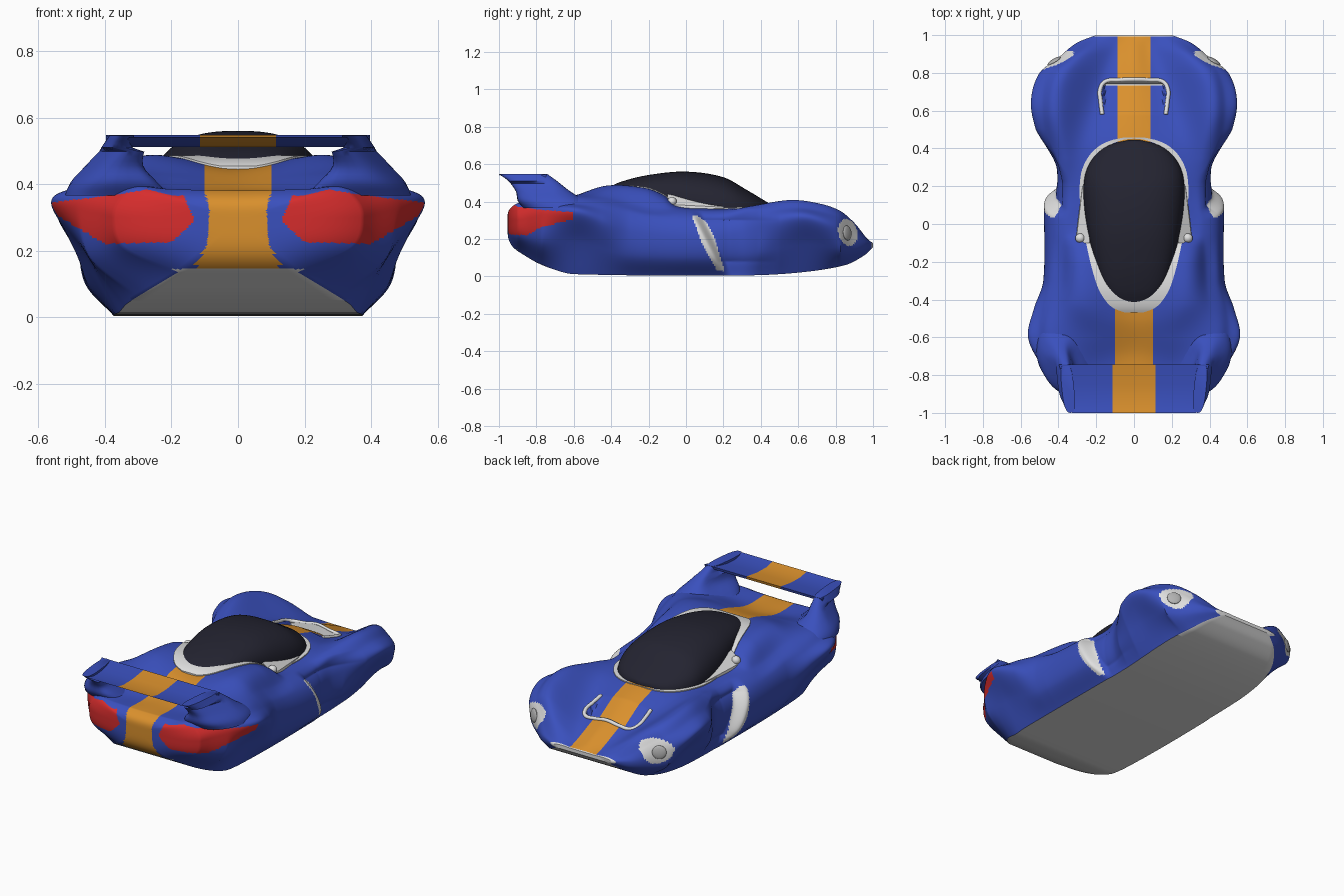
import bpy, bmesh, math
from mathutils import Vector
from mathutils.bvhtree import BVHTree

if "Cube" in bpy.data.objects:
    bpy.data.objects.remove(bpy.data.objects["Cube"])

COLOURS = {"blue_paint": (.042, .08, .51), "orange_stripe": (.70, .28, .026),
           "red_lamp": (.68, .026, .026), "black_glass": (.017, .017, .03),
           "white_trim": (.74, .74, .74), "grey_lens": (.45, .45, .45)}
NAMES = list(COLOURS)
BLUE, ORANGE, RED, BLACK, WHITE, GREY = range(len(NAMES))
MATS = []
for name, rgb in COLOURS.items():
    mat = bpy.data.materials.new(name)
    mat.use_nodes = True
    mat.diffuse_color = (*rgb, 1)
    mat.node_tree.nodes["Principled BSDF"].inputs["Base Color"].default_value = (*rgb, 1)
    MATS.append(mat)


def smooth_key(keys, t):
    """Smooth curve through (position, value) keys, clamped at both ends."""
    if t <= keys[0][0]:
        return keys[0][1]
    if t >= keys[-1][0]:
        return keys[-1][1]
    i = max(k for k in range(len(keys) - 1) if keys[k][0] <= t)

    def slope(k):
        a, b = keys[max(k - 1, 0)], keys[min(k + 1, len(keys) - 1)]
        return (b[1] - a[1]) / (b[0] - a[0])
    (t0, v0), (t1, v1) = keys[i], keys[i + 1]
    h = t1 - t0
    s = (t - t0) / h
    return (v0 * (1 + 2 * s) * (1 - s) ** 2 + slope(i) * h * s * (1 - s) ** 2
            + v1 * s * s * (3 - 2 * s) + slope(i + 1) * h * s * s * (s - 1))


def line_key(keys, t):
    for (t0, v0), (t1, v1) in zip(keys, keys[1:]):
        if t <= t1:
            return v0 + (v1 - v0) * max(0, t - t0) / (t1 - t0)
    return keys[-1][1]


def steps(a, b, n):
    return [a + (b - a) * i / n for i in range(n + 1)]


def finish(obj, angle=40):
    bpy.ops.object.select_all(action="DESELECT")
    obj.select_set(True)
    bpy.context.view_layer.objects.active = obj
    bpy.ops.object.shade_smooth_by_angle(angle=math.radians(angle))
    return obj


def skin(name, rings, rule, angle=40, cuts=()):
    """Closed rings joined into a capped skin; rule(centre, normal, column) picks the colour."""
    bm = bmesh.new()
    rows = [[bm.verts.new(p) for p in ring] for ring in rings]
    column = bm.faces.layers.int.new("column")
    n = len(rows[0])
    for r, s in zip(rows, rows[1:]):
        for j in range(n):
            f = bm.faces.new((r[j], r[(j + 1) % n], s[(j + 1) % n], s[j]))
            f[column] = j
    for end in (rows[0], rows[-1]):
        bm.faces.new(end)
    for x in cuts:
        for sign in (1, -1):
            bmesh.ops.bisect_plane(bm, geom=bm.verts[:] + bm.edges[:] + bm.faces[:],
                                   plane_co=(sign * x, 0, 0), plane_no=(1, 0, 0))
    bmesh.ops.recalc_face_normals(bm, faces=bm.faces)
    for f in bm.faces:
        f.material_index = rule(f.calc_center_median(), f.normal, f[column])
    bm.faces.layers.int.remove(column)
    mesh = bpy.data.meshes.new(name)
    bm.to_mesh(mesh)
    bm.free()
    for m in MATS:
        mesh.materials.append(m)
    obj = bpy.data.objects.new(name, mesh)
    bpy.context.collection.objects.link(obj)
    return finish(obj, angle)


# Body shape: each measure is a curve along the length
BELLY_W = [(-.9, .18), (-.8, .28), (-.7, .34), (-.5, .37), (.4, .37), (.7, .36), (.85, .32), (.95, .25), (1, .17)]
BELLY_Z = [(-.9, .135), (-.8, .075), (-.7, .035), (-.6, .012), (.3, .005), (.6, .02), (.85, .06), (.95, .11),
           (1, .155)]
SIDE_W = [(-.9, .375), (-.85, .41), (-.75, .49), (-.6, .56), (-.45, .53), (-.3, .48), (.1, .475),
          (.2, .47), (.32, .455), (.5, .52), (.65, .545), (.8, .5), (.88, .4), (.96, .3), (1, .2)]
SIDE_Z = [(-.9, .3), (-.6, .34), (-.3, .24), (.2, .22), (.6, .31), (.8, .26), (.9, .2), (1, .168)]
FENDER_X = [(-.9, .3), (-.6, .42), (-.3, .39), (.3, .37), (.6, .4), (.8, .36), (.95, .22), (1, .14)]
FENDER_Z = [(-.9, .39), (-.75, .425), (-.45, .42), (-.2, .365), (0, .352), (.2, .345), (.35, .375),
            (.55, .407), (.7, .39), (.82, .35), (.9, .285), (.97, .2), (1, .178)]
HUMP_Z = [(-.9, .385), (-.75, .385), (-.6, .43), (-.42, .485), (-.22, .47), (-.12, .43), (-.05, .38),
          (.1, .365), (.4, .36), (.6, .31), (.8, .25), (.95, .19), (1, .176)]
HUMP_X = [(-.9, .2), (-.6, .22), (-.4, .27), (.1, .27), (.6, .22), (1, .08)]
SPINE_Z = [(-.9, .38), (-.7, .385), (-.5, .44), (-.3, .45), (.4, .38), (.6, .33), (.8, .265),
           (.95, .2), (1, .176)]
FLOOR_COLS, SIDE_COLS = 8, 100
VENT_W, VENT_BACK, VENT_FRONT = .165, .58, .745


def side_intake(x, y, z):
    """Hollow ahead of the side pods, behind a leaning edge."""
    t = min(max((y - .18 + .5 * (z - .03)) / .06, 0), 1)
    fade = min(max((.5 - y) / .28, 0), 1)
    height = max(0, min(1, z / .08, (.36 - z) / .06))
    return x - .062 * t * t * (3 - 2 * t) * fade * height if x > .3 else x


def bonnet_vent(x, y, z):
    """Sunken outlet, deepest under the lip nearest the nose."""
    if z > .2 and VENT_BACK < y < VENT_FRONT:
        return z - .045 * (y - VENT_BACK) / (VENT_FRONT - VENT_BACK) * min(1, max(0, (VENT_W - x) / .01))
    return z


def body_ring(y):
    bw, bz, w, sz, fx, fz, hx, hz, sp = (smooth_key(k, y) for k in (
        BELLY_W, BELLY_Z, SIDE_W, SIDE_Z, FENDER_X, FENDER_Z, HUMP_X, HUMP_Z, SPINE_Z))
    flare = max(0, w - .475)
    pts = [(bw, bz), (bw + .84 * (min(w, .475) - bw), bz + (.45 + flare) * (sz - bz)), (w, sz),
           (w - (.3 + 1.6 * flare) * (w - fx), sz + (.64 - flare) * (fz - sz)), (fx, fz), (hx, hz),
           (0, sp), (-hx, hz)]
    xs, zs = [list(enumerate(c)) for c in zip(*pts)]
    half = [(bw * i / FLOOR_COLS, bz) for i in range(FLOOR_COLS)]
    for t in steps(0, 6, SIDE_COLS):
        x, z = smooth_key(xs, t), smooth_key(zs, t)
        half.append((side_intake(x, y, z), bonnet_vent(x, y, z)))
    return [(x, y, z) for x, z in half] + [(-x, y, z) for x, z in half[-2:0:-1]]


# Paint layout
LAMP_TOP = [(.13, .29), (.17, .38), (.22, .395), (.35, .37), (.56, .345)]
LAMP_LOW = [(.13, .29), (.2, .225), (.4, .22), (.56, .315)]
TAIL_STRIPE = [(.14, .135), (.22, .092), (.32, .085), (.38, .1)]
INTAKE_REAR = [(.03, .165), (.18, .085), (.31, .035)]
INTAKE_FRONT = [(.03, .205), (.2, .155), (.29, .11), (.325, .06)]


def body_paint(c, n, col):
    x, y, z = abs(c.x), c.y, c.z
    total = 2 * (FLOOR_COLS + SIDE_COLS)
    if y > .995 or (y > -.9 and (col < FLOOR_COLS or col >= total - FLOOR_COLS)):
        return WHITE
    if y < -.9 and z < .145:
        return WHITE
    if y < -.6 and x > .13 and n.z < .8 and line_key(LAMP_LOW, x) < z < line_key(LAMP_TOP, x):
        return RED
    if z > .2 and x < VENT_W and VENT_FRONT - .009 < y < .76:
        return WHITE
    if x > .3 and n.z < .8 and .03 < z < .325 and line_key(INTAKE_REAR, z) < y < line_key(INTAKE_FRONT, z):
        return WHITE
    u, v = y - .865, z - .235
    if x > .2 and n.x * c.x > 0 and n.z < .75 and (
            ((u + .25 * v) / .052) ** 2 + ((v - .25 * u) / .075) ** 2 < 1):
        return WHITE
    stripe = .088 if y > 0 else line_key(TAIL_STRIPE, z) if y < -.905 else .1
    return ORANGE if x < stripe else BLUE


# Main body with a domed tail
stations = [body_ring(y) for y in steps(-.9, 1, 250)]
tail = [[(x * f, -.955 + .055 * f ** 4, .29 + (z - .29) * f) for x, y, z in stations[0]]
        for f in steps(.02, .98, 40)]
body = skin("body", tail + stations, body_paint, cuts=(.088, .1))
surface = BVHTree.FromPolygons([v.co for v in body.data.vertices],
                               [p.vertices for p in body.data.polygons])


def drop(x, y):
    return surface.ray_cast(Vector((x, y, 1)), Vector((0, 0, -1)))[0]


# Canopy glass over a slightly wider white frame
GLASS_W = [(-.43, .03), (-.415, .08), (-.38, .125), (-.3, .175), (-.1, .232), (.1, .265), (.25, .262),
           (.34, .225), (.4, .165), (.43, .1), (.445, .03)]
GLASS_LOW = [(-.43, .45), (-.3, .44), (-.1, .41), (.1, .36), (.445, .35)]
GLASS_TOP = [(-.43, .468), (-.35, .505), (-.2, .542), (0, .56), (.2, .53), (.32, .465), (.445, .39)]


def glass_ring(y):
    w, low, top = (smooth_key(k, y) for k in (GLASS_W, GLASS_LOW, GLASS_TOP))
    arc = [math.pi * i / 28 for i in range(29)]
    return [(w * math.copysign(abs(math.cos(a)) ** .8, math.cos(a)), y,
             low + (top - low) * math.sin(a) ** .8) for a in arc]


def frame_ring(y):
    w = smooth_key(GLASS_W, y * (.92 if y < 0 else .97)) + .02
    z = drop(w, y).z + .006
    return [(w, y, z - .03), (w, y, z), (-w, y, z), (-w, y, z - .03)]


skin("canopy", [glass_ring(y) for y in steps(-.43, .445, 60)], lambda c, n, j: BLACK, 60)
skin("canopy_frame", [frame_ring(y) for y in steps(-.468, .457, 90)], lambda c, n, j: WHITE)

# Rear wing, narrowing towards its trailing edge
WING = [(-1, .542), (-.94, .53), (-.85, .532), (-.745, .547), (-.75, .53), (-.85, .512), (-.94, .517)]


def wing_ring(x):
    return [(x * (1 + .1 * (y + .88) / .13 if abs(x) > .2 else 1), y, z) for y, z in WING]


skin("rear_wing", [wing_ring(x) for x in (-.36, -.115, .115, .36)],
     lambda c, n, j: ORANGE if abs(c.x) < .11 else BLUE, 30)

# Wing fins growing out of the rear fenders: height, inner and outer x, rear and front y
FIN = [(.365, .22, .52, -.87, -.5), (.405, .27, .505, -.9, -.54), (.455, .325, .462, -.91, -.62),
       (.51, .335, .42, -.95, -.69), (.546, .33, .395, -1, -.74)]
# Side glass frame section at its rear and front ends
FRAME_REAR = [(.2, .35), (.315, .35), (.308, .385), (.235, .44)]
FRAME_FRONT = [(.2, .33), (.275, .33), (.272, .37), (.25, .385)]


def fin_ring(side, t):
    z, xi, xo, yr, yf = (smooth_key(list(enumerate(c)), t) for c in zip(*FIN))
    ring = []
    for i in range(32):
        a = math.tau * i / 32
        bulge = [math.copysign(abs(f) ** .7, f) / 2 for f in (math.cos(a), math.sin(a))]
        y = (yr + yf) / 2 + bulge[1] * (yf - yr)
        taper = .1 * (y - yf) if z > .5 else .3 * min(0, y + .7)
        ring.append((side * ((xi + xo) / 2 + bulge[0] * (xo - xi) + taper), y, z))
    return ring


def add_ball(name, location, scale, colour):
    bpy.ops.mesh.primitive_uv_sphere_add(segments=32, ring_count=16, radius=1, location=location)
    ball = bpy.context.object
    ball.name = name
    ball.scale = scale
    ball.data.materials.append(MATS[colour])
    return finish(ball)


for side, label in ((1, "left"), (-1, "right")):
    skin(label + "_wing_fin", [fin_ring(side, t) for t in steps(0, 4, 16)], lambda c, n, j: BLUE)
    skin(label + "_side_frame", [[(side * x, y, z) for x, z in ring] for ring, y in
                                 ((FRAME_REAR, -.1), (FRAME_FRONT, .2))], lambda c, n, j: WHITE, 30)
    add_ball(label + "_mirror", (side * .285, -.075, .4), (.026, .025, .025), WHITE)

    # Headlight lens set into its white surround
    hit, normal, *_ = surface.ray_cast(Vector((side, .862, .232)), Vector((-side, 0, 0)))
    lens = add_ball(label + "_headlight", hit, (.04, .04, .012), GREY)
    lens.rotation_euler = normal.to_track_quat("Z", "Y").to_euler()

# Rim around the bonnet outlet
half = [(.168, .58), (.177, .65), (.18, .71), (.155, .752), (.08, .762)]
path = half + [(0, .765)] + [(-x, y) for x, y in reversed(half)]
rim = bpy.data.curves.new("bonnet_vent_rim", "CURVE")
rim.dimensions = "3D"
rim.bevel_depth = .011
rim.use_fill_caps = True
spline = rim.splines.new("BEZIER")
spline.bezier_points.add(len(path) - 1)
for point, (x, y) in zip(spline.bezier_points, path):
    point.co = drop(x, y)
    point.handle_left_type = point.handle_right_type = "AUTO"
rim.materials.append(MATS[WHITE])
bpy.context.collection.objects.link(bpy.data.objects.new("bonnet_vent_rim", rim))
